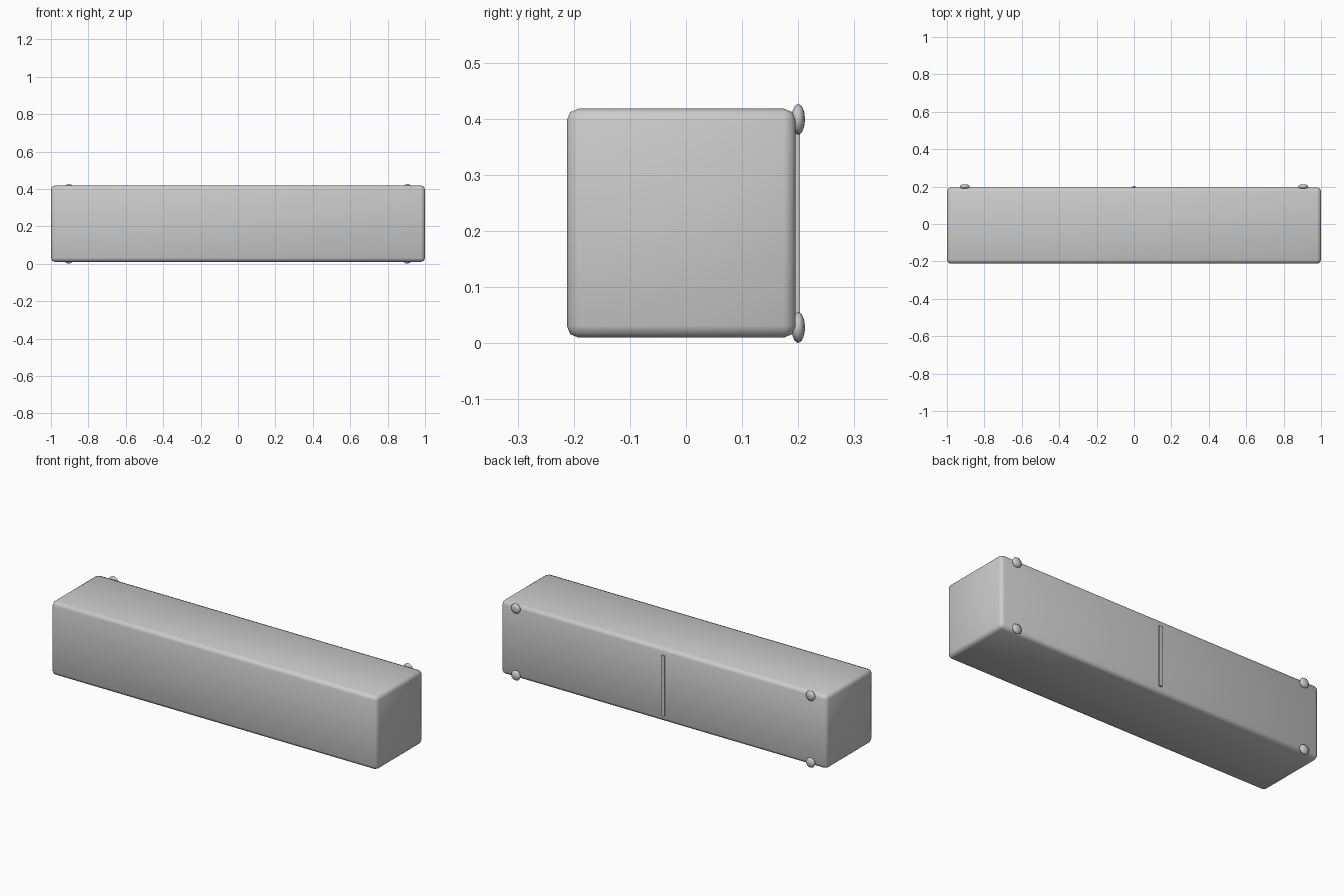
import bpy, bmesh
from mathutils import Matrix

if "Cube" in bpy.data.objects:
    bpy.data.objects.remove(bpy.data.objects["Cube"])


def make_part(name, build):
    bm = bmesh.new()
    build(bm)
    mesh = bpy.data.meshes.new(name)
    bm.to_mesh(mesh)
    bm.free()
    mesh.polygons.foreach_set("use_smooth", [True] * len(mesh.polygons))
    obj = bpy.data.objects.new(name, mesh)
    bpy.context.collection.objects.link(obj)
    return obj


def box(name, center, size, bevel=0.0):
    def build(bm):
        bmesh.ops.create_cube(bm, size=1.0, matrix=Matrix.LocRotScale(None, None, size))
        if bevel:
            bmesh.ops.bevel(bm, geom=bm.edges[:], offset=bevel, segments=2,
                            profile=0.5, affect='EDGES')
    obj = make_part(name, build)
    obj.location = center
    return obj


def knob(name, center):
    def build(bm):
        bmesh.ops.create_icosphere(bm, subdivisions=2, radius=1.0,
                                   matrix=Matrix.LocRotScale(None, None, (0.028, 0.0125, 0.028)))
    make_part(name, build).location = center


# Long cabinet body with rounded edges
box("body", (0, -0.0085, 0.214), (2.0, 0.408, 0.408), 0.021)

# Thin divider strip between the two back halves
strip = box("back_strip", (0, 0.195, 0.213), (0.018, 0.016, 0.335))
strip.data.polygons.foreach_set("use_smooth", [False] * 6)

# Flattened studs in the four back corners
for side, x in (("left", -0.905), ("right", 0.905)):
    for level, z in (("lower", 0.028), ("upper", 0.399)):
        knob(f"stud_{level}_{side}", (x, 0.2, z))
